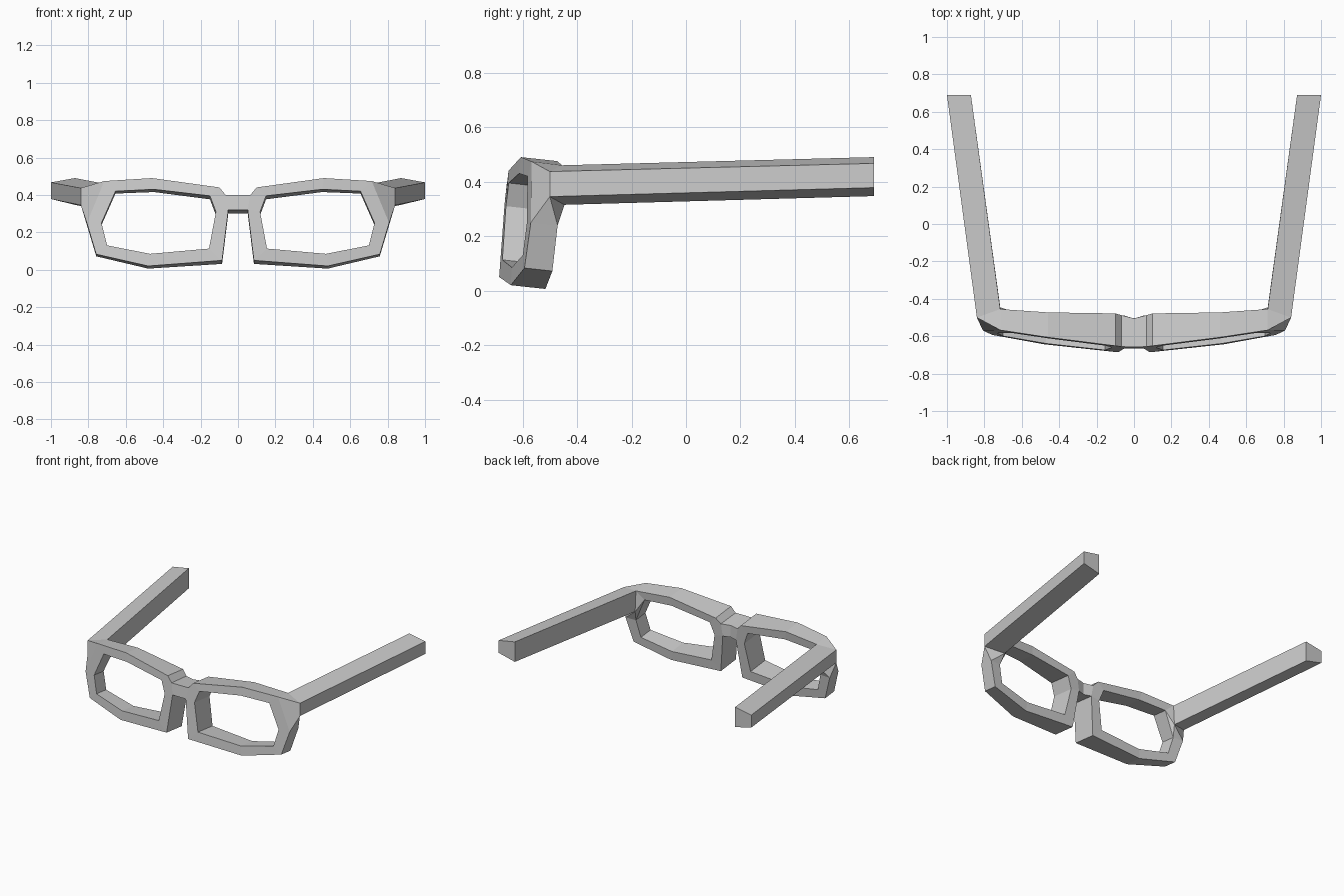
import bpy, bmesh

if "Cube" in bpy.data.objects:
    bpy.data.objects.remove(bpy.data.objects["Cube"])

# Lens rim profile (x, z), clockwise from the inner top corner
OUTER = [(.10, .44), (.46, .49), (.715, .474), (.808, .25),
         (.758, .083), (.48, .02), (.085, .05), (.052, .32)]
INNER = [(.15, .395), (.45, .43), (.655, .42), (.73, .25),
         (.70, .13), (.47, .085), (.155, .113), (.118, .31)]


def front(p):
    x, z = p
    return (x, -.697 + .075 * x + .07 * x * x + .085 * z, z)


def back(p):
    x, z = p
    y = -.52 + .095 * z + .07 * max(0, x - .45)
    return (x, y, z - .11 * (y - front(p)[1]))


def mirrored(name, faces):
    """Mesh from faces given as corner points, mirrored across x = 0."""
    bm = bmesh.new()
    for f in faces:
        bm.faces.new([bm.verts.new(c) for c in f])
    bmesh.ops.remove_doubles(bm, verts=bm.verts, dist=1e-5)
    bmesh.ops.recalc_face_normals(bm, faces=bm.faces)
    me = bpy.data.meshes.new(name)
    bm.to_mesh(me)
    bm.free()
    ob = bpy.data.objects.new(name, me)
    bpy.context.collection.objects.link(ob)
    ob.modifiers.new("mirror", 'MIRROR').use_clip = True
    return ob


fo, fi = [front(p) for p in OUTER], [front(p) for p in INNER]
bo, bi = [back(p) for p in OUTER], [back(p) for p in INNER]
bo[2] = (.715, -.455, .46)

# Hinge corners
h_top, h_low, h_in = (.84, -.50, .437), (.84, -.50, .345), (.715, -.446, .315)

# Rim: ring of quads, with the hinge and bridge sides handled separately
faces = []
for i in range(8):
    j = (i + 1) % 8
    faces.append([fi[i], fi[j], bi[j], bi[i]])
    if i not in (2, 7):
        faces.append([fo[i], fo[j], bo[j], bo[i]])
        faces.append([bo[i], bo[j], bi[j], bi[i]])
    if i != 7:
        faces.append([fo[i], fo[j], fi[j], fi[i]])

# Hinge block at the outer top corner
faces += [[fo[2], h_top, h_low, fo[3]], [fo[2], bo[2], h_top],
          [fo[3], h_low, bo[3]], [h_low, h_in, bo[3]],
          [bo[2], h_in, bi[2]], [h_in, bi[3], bi[2]], [h_in, bo[3], bi[3]]]

# Bridge, half of it up to the centre plane
tf, tb = (.066, -.656, .40), (.066, -.488, .385)
cf, cb = (0, -.657, .40), (0, -.505, .385)
df, db = (0, fo[7][1], .32), (0, -.505, bo[7][2])
faces += [[fo[7], tf, fo[0], fi[0], fi[7]], [bo[7], tb, bo[0], bi[0], bi[7]],
          [fo[0], tf, tb, bo[0]], [tf, cf, cb, tb], [tf, cf, df, fo[7]],
          [tb, cb, db, bo[7]], [fo[7], df, db, bo[7]]]
mirrored("front_frame", faces)

# Temple arms, running back from the hinge
start = [bo[2], h_top, h_low, h_in]
end = [(.872, .69, .49), (1, .69, .467), (1, .69, .378), (.872, .69, .347)]
arm = [[start[i], start[(i + 1) % 4], end[(i + 1) % 4], end[i]] for i in range(4)]
mirrored("temple_arms", arm + [start, end])
